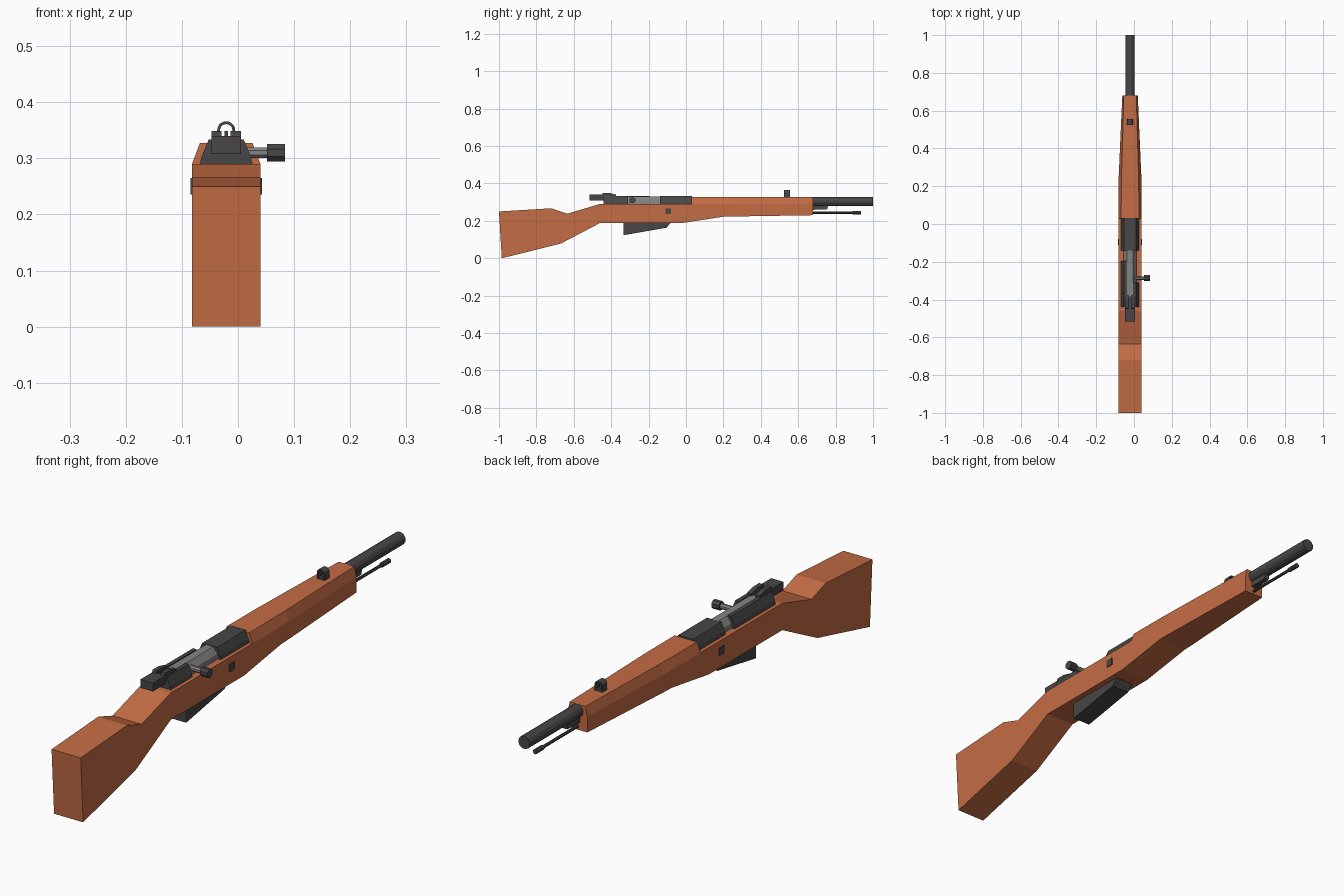
import bpy, bmesh, math
from mathutils import Vector

cube = bpy.data.objects.get("Cube")
if cube:
    bpy.data.objects.remove(cube)

CX = -0.021  # centre line of the rifle


def material(name, r, g, b):
    m = bpy.data.materials.new(name)
    m.use_nodes = True
    m.diffuse_color = (r, g, b, 1)
    m.node_tree.nodes["Principled BSDF"].inputs["Base Color"].default_value = (r, g, b, 1)
    return m


WOOD = material("orange wood", 0.55, 0.15, 0.058)
DARK = material("dark steel", 0.065, 0.061, 0.061)
GREY = material("bright steel", 0.23, 0.23, 0.215)


def loft(name, rings, mat):
    """Skin a list of matching cross-sections and cap both ends."""
    bm = bmesh.new()
    rows = [[bm.verts.new(p) for p in ring] for ring in rings]
    n = len(rows[0])
    for a, b in zip(rows, rows[1:]):
        for i in range(n):
            j = (i + 1) % n
            bm.faces.new((a[i], a[j], b[j], b[i]))
    bm.faces.new(rows[0])
    bm.faces.new(rows[-1])
    bmesh.ops.recalc_face_normals(bm, faces=bm.faces)
    me = bpy.data.meshes.new(name)
    bm.to_mesh(me)
    bm.free()
    me.materials.append(mat)
    ob = bpy.data.objects.new(name, me)
    bpy.context.scene.collection.objects.link(ob)
    return ob


def side_prism(name, profile, half, mat):
    """Side profile (y, z) extruded across the width."""
    return loft(name, [[(CX + s * half, y, z) for y, z in profile] for s in (-1, 1)], mat)


def long_prism(name, section, y0, y1, mat):
    """Cross-section (offset x, z) extruded along the length."""
    return loft(name, [[(CX + x, y, z) for x, z in section] for y in (y0, y1)], mat)


def box(name, x0, x1, y0, y1, z0, z1, mat):
    return long_prism(name, [(x0, z0), (x1, z0), (x1, z1), (x0, z1)], y0, y1, mat)


def circle(r, z, sides):
    angles = [2 * math.pi * (i + 0.5) / sides for i in range(sides)]
    return [(r * math.cos(a), z + r * math.sin(a)) for a in angles]


def cross_rod(name, x0, x1, y, z, r, sides, mat):
    return loft(name, [[(x, y + a, b) for a, b in circle(r, z, sides)] for x in (x0, x1)], mat)


# Wooden stock with the butt, wrist and action bed
side_prism("stock", [(-1, 0.25), (-0.72, 0.267), (-0.635, 0.238), (-0.46, 0.29),
                     (0.03, 0.29), (0.03, 0.196), (-0.02, 0.188), (-0.46, 0.188),
                     (-0.67, 0.078), (-0.985, 0.0)], 0.061, WOOD)

# Tapered fore-end with chamfered top edges
rings = []
for y, bottom, half, top in [(0.03, 0.196, 0.061, 0.047), (0.2, 0.222, 0.061, 0.046),
                             (0.25, 0.223, 0.06, 0.045), (0.68, 0.23, 0.041, 0.033)]:
    rings.append([(CX + x, y, z) for x, z in
                  [(-half, bottom), (half, bottom), (half, 0.29),
                   (top, 0.327), (-top, 0.327), (-half, 0.29)]])
loft("fore_end", rings, WOOD)

# Cross bolt through the stock
box("cross_bolt", -0.064, 0.064, -0.11, -0.08, 0.236, 0.265, DARK)

# Barrel, lug and cleaning rod
long_prism("barrel", circle(0.0245, 0.303, 12), 0.66, 1.0, DARK)
side_prism("barrel_lug", [(0.66, 0.285), (0.76, 0.285), (0.755, 0.262), (0.66, 0.258)], 0.01, DARK)
long_prism("cleaning_rod", circle(0.006, 0.243, 8), 0.66, 0.9, DARK)
long_prism("cleaning_rod_tip", circle(0.0095, 0.243, 8), 0.89, 0.935, DARK)

# Hooded front sight
steps = [math.pi * i / 10 for i in range(11)]
arch = [(0.016, 0.325)] + [(0.016 * math.cos(a), 0.35 + 0.016 * math.sin(a)) for a in steps]
arch += [(-0.016, 0.325), (-0.011, 0.325)]
arch += [(0.011 * math.cos(a), 0.35 + 0.011 * math.sin(a)) for a in reversed(steps)]
arch += [(0.011, 0.325)]
long_prism("front_sight_hood", arch, 0.525, 0.555, DARK)
box("front_sight_base", -0.014, 0.014, 0.526, 0.554, 0.32, 0.334, DARK)
box("front_sight_post", -0.003, 0.003, 0.535, 0.545, 0.33, 0.349, DARK)

# Receiver: front ring, rear bridge and side walls
trapezoid = [(-0.048, 0.285), (0.048, 0.285), (0.044, 0.303), (0.031, 0.333),
             (-0.031, 0.333), (-0.044, 0.303)]
long_prism("receiver_ring", trapezoid, -0.14, 0.032, DARK)
long_prism("receiver_bridge", trapezoid, -0.44, -0.385, DARK)
for name, s, front in (("left_wall", 1, -0.31), ("right_wall", -1, -0.195)):
    wall = [(0.048, 0.285), (0.044, 0.303), (0.031, 0.334), (0.016, 0.334), (0.016, 0.285)]
    long_prism(name, [(s * x, z) for x, z in wall], -0.44, front, DARK)

# Bolt with handle, knob and cocking piece
long_prism("bolt_body", [(-0.036, 0.285), (0.036, 0.285), (0.033, 0.308), (0.015, 0.331),
                         (-0.015, 0.331), (-0.033, 0.308)], -0.39, -0.13, GREY)
cross_rod("bolt_handle", 0.0, 0.055, -0.287, 0.31, 0.0105, 8, GREY)
cross_rod("bolt_knob", 0.052, 0.084, -0.287, 0.31, 0.017, 8, DARK)
box("cocking_piece", -0.026, 0.026, -0.517, -0.44, 0.308, 0.34, DARK)

# Rear sight ears
for name, s in (("left_rear_sight", 1), ("right_rear_sight", -1)):
    ear = side_prism(name, [(-0.45, 0.33), (-0.445, 0.349), (-0.41, 0.349),
                            (-0.375, 0.34), (-0.375, 0.33)], 0.009, DARK)
    ear.location = Vector((s * 0.017, 0, 0))

# Box magazine
side_prism("magazine", [(-0.335, 0.195), (-0.335, 0.123), (-0.105, 0.163),
                        (-0.075, 0.195)], 0.038, DARK)
